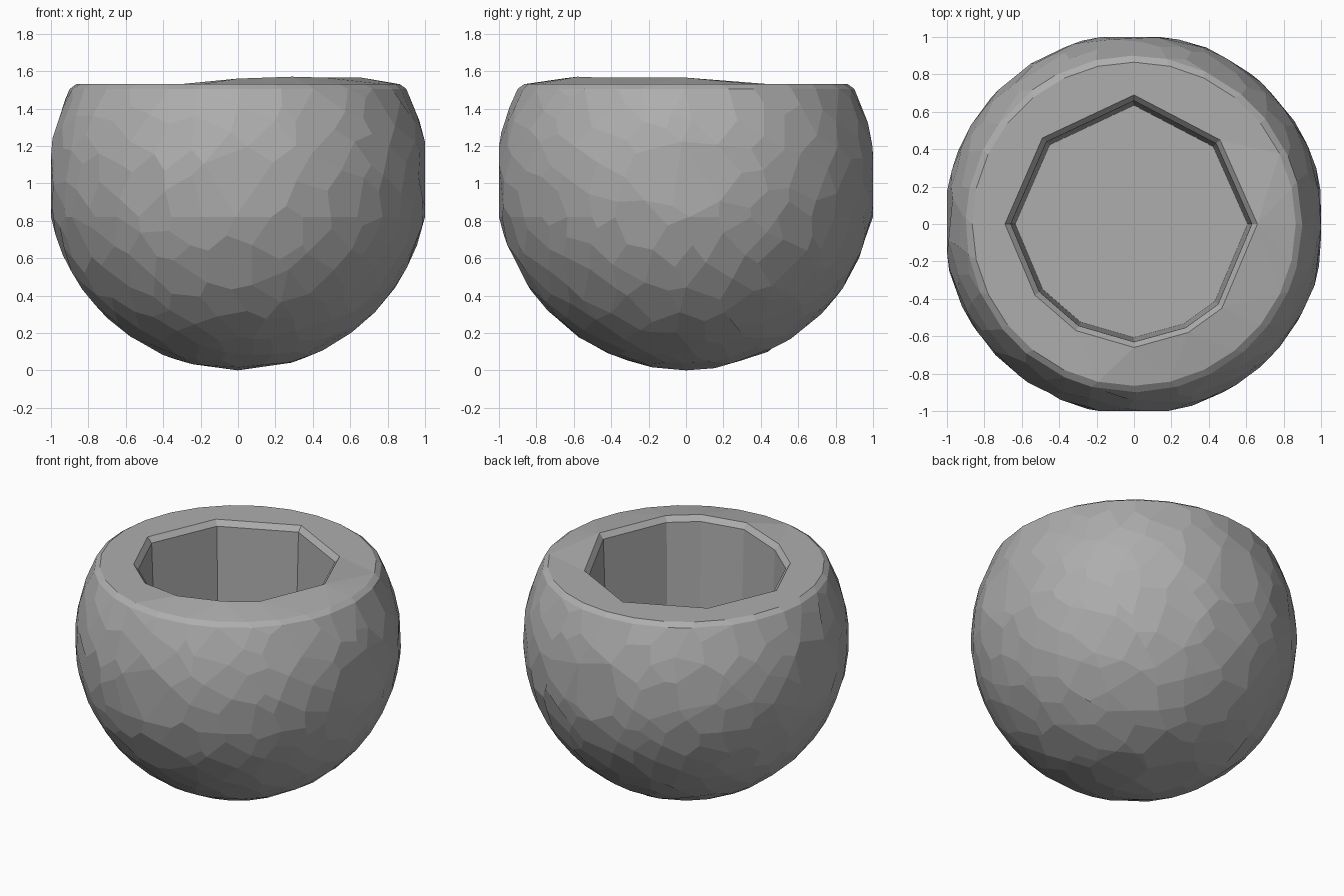
import bpy, bmesh, math, random
from mathutils import Vector

default = bpy.data.objects.get("Cube")
if default:
    bpy.data.objects.remove(default, do_unlink=True)

random.seed(4)
R, RIM_Z, FLOOR_Z, SEAM_Z = 1.02, 1.53, 0.83, 0.82

# One grey stone colour
stone = bpy.data.materials.new("grey stone")
stone.use_nodes = True
grey = (0.42, 0.42, 0.42, 1)
stone.diffuse_color = grey
bsdf = stone.node_tree.nodes["Principled BSDF"]
bsdf.inputs["Base Color"].default_value = grey
bsdf.inputs["Roughness"].default_value = 0.8


def clamp(v):
    return max(-1, min(1, v))


def ring(bm, count, z, radius, wobble=0.0):
    verts = []
    for i in range(count):
        a = math.tau * (i + random.uniform(-wobble, wobble)) / count
        verts.append(bm.verts.new((clamp(radius * math.cos(a)), clamp(radius * math.sin(a)), z)))
    return verts


def loop_edges(bm, verts):
    edges = []
    for a, b in zip(verts, verts[1:] + verts[:1]):
        edges.append(bm.edges.get((a, b)) or bm.edges.new((a, b)))
    return edges


def wall(bm, upper, lower):
    n = len(upper)
    for i in range(n):
        j = (i + 1) % n
        bm.faces.new((upper[i], upper[j], lower[j], lower[i]))


bm = bmesh.new()

# Chipped ball: scattered points on a sphere, flattened on four sides
count = 560
for i in range(count):
    h = 1 - 2 * (i + 0.5) / count
    a = i * math.pi * (3 - math.sqrt(5)) + random.uniform(-0.06, 0.06)
    h = max(-1, min(1, h + random.uniform(-0.035, 0.035)))
    z = R + R * h
    if z < RIM_Z - 0.06 and abs(z - SEAM_Z) > 0.04:
        r = R * math.sqrt(1 - h * h)
        bm.verts.new((clamp(r * math.cos(a)), clamp(r * math.sin(a)), z))
bm.verts.new((0, 0, 0))
ring(bm, 36, SEAM_Z, 1.0, 0.3)
ring(bm, 28, RIM_Z - 0.025, 0.9, 0.2)
rim = ring(bm, 28, RIM_Z, 0.865)
bmesh.ops.convex_hull(bm, input=bm.verts[:])
loose = [v for v in bm.verts if not v.link_faces]
bmesh.ops.delete(bm, geom=loose, context='VERTS')

# Open the top and merge nearly flat facets
lid = [f for f in bm.faces if all(v.co.z > RIM_Z - 0.001 for v in f.verts)]
bmesh.ops.delete(bm, geom=lid, context='FACES')
bmesh.ops.dissolve_limit(bm, angle_limit=math.radians(6), verts=bm.verts[:],
                         edges=[e for e in bm.edges if not e.is_boundary])

# Uneven hole outline: x, y and how far the rim is raised there
outline = [(0.66, 0, 0.035), (0.46, 0.45, 0), (0, 0.69, 0), (-0.49, 0.46, 0),
           (-0.69, 0, 0), (-0.53, -0.38, 0), (-0.31, -0.57, 0), (0, -0.66, 0.03),
           (0.29, -0.58, 0.04), (0.47, -0.45, 0.035)]
lip = [bm.verts.new((x, y, RIM_Z)) for x, y, up in outline]
neck = [bm.verts.new((x * 0.955, y * 0.955, RIM_Z - 0.035 + up)) for x, y, up in outline]
base = [bm.verts.new((x * 0.92, y * 0.92, FLOOR_Z)) for x, y, up in outline]

# Flat rim, then the raised part of its inner edge
rim_edges = [e for e in bm.edges if e.is_boundary]
bmesh.ops.triangle_fill(bm, edges=rim_edges + loop_edges(bm, lip), use_beauty=True,
                        normal=Vector((0, 0, 1)))
inside = [f for f in bm.faces if all(v in lip for v in f.verts)]
if inside:
    bmesh.ops.delete(bm, geom=inside, context='FACES_ONLY')
for v, (x, y, up) in zip(lip, outline):
    v.co.z += up

# Cavity chamfer, walls and floor
wall(bm, lip, neck)
wall(bm, neck, base)
bm.faces.new(base)
bmesh.ops.recalc_face_normals(bm, faces=bm.faces[:])

mesh = bpy.data.meshes.new("stone_bowl")
bm.to_mesh(mesh)
bm.free()
mesh.materials.append(stone)
bowl = bpy.data.objects.new("stone_bowl", mesh)
bpy.context.collection.objects.link(bowl)
